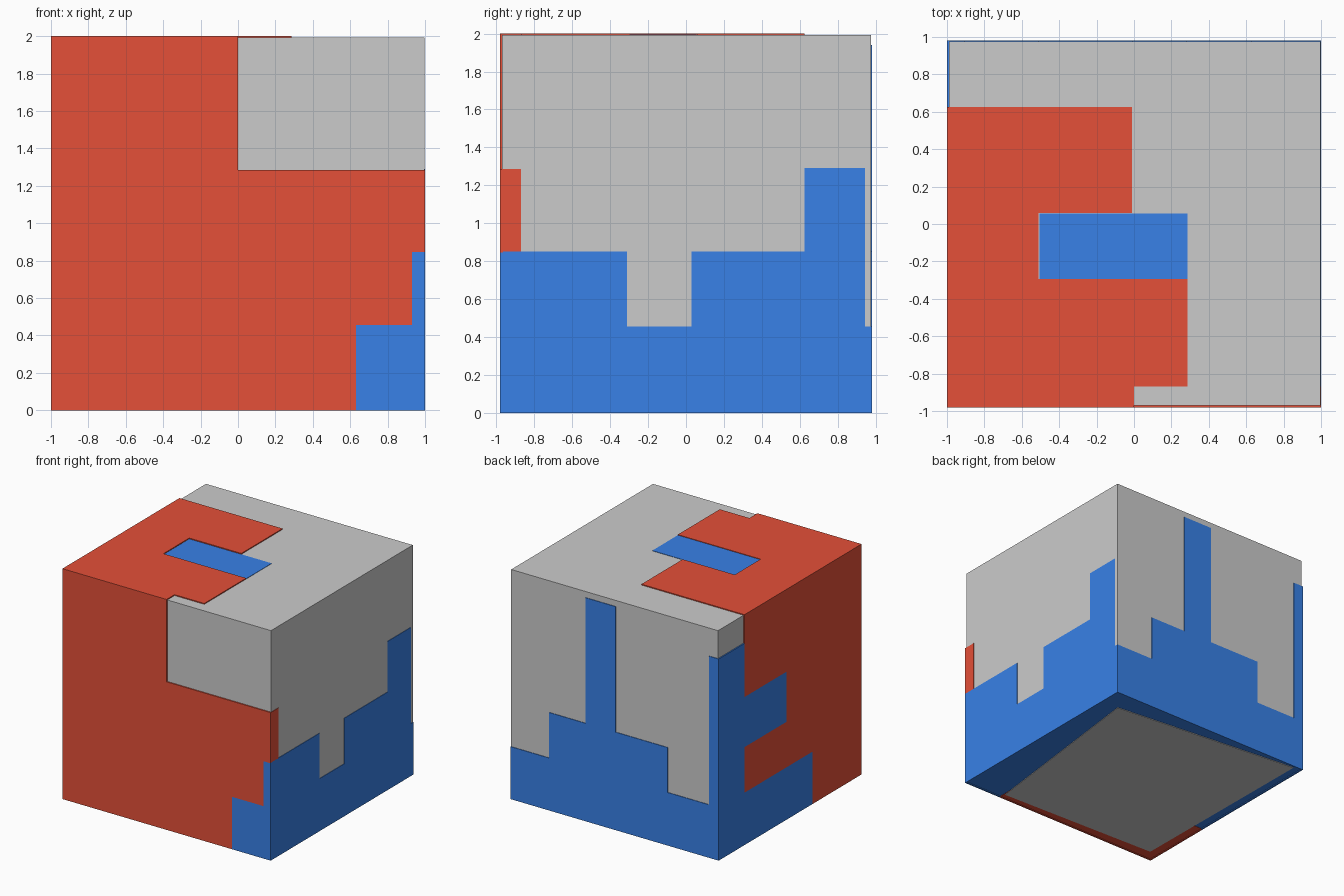
import bpy, bmesh
from mathutils import Vector

if "Cube" in bpy.data.objects:
    bpy.data.objects.remove(bpy.data.objects["Cube"])


def material(name, colour):
    m = bpy.data.materials.new(name)
    m.diffuse_color = colour
    m.use_nodes = True
    m.node_tree.nodes["Principled BSDF"].inputs["Base Color"].default_value = m.diffuse_color
    return m


RED = material("red", (0.78, 0.08, 0.04, 1))
BLUE = material("blue", (0.04, 0.22, 0.8, 1))


def plate(name, axis, outline, start, end, mat=None):
    """Extrude a flat outline along one axis, from start to end."""
    def point(a, b):
        p = [a, b]
        p.insert(axis, start)
        return Vector(p)

    bm = bmesh.new()
    face = bm.faces.new([bm.verts.new(point(a, b)) for a, b in outline])
    move = Vector((0, 0, 0))
    move[axis] = end - start
    ext = bmesh.ops.extrude_face_region(bm, geom=[face], use_keep_orig=True)
    verts = [v for v in ext["geom"] if isinstance(v, bmesh.types.BMVert)]
    bmesh.ops.translate(bm, verts=verts, vec=move)
    bmesh.ops.recalc_face_normals(bm, faces=bm.faces)
    mesh = bpy.data.meshes.new(name)
    bm.to_mesh(mesh)
    bm.free()
    ob = bpy.data.objects.new(name, mesh)
    bpy.context.collection.objects.link(ob)
    if mat:
        mesh.materials.append(mat)
    return ob


def rect(a0, b0, a1, b1):
    return [(a0, b0), (a1, b0), (a1, b1), (a0, b1)]


X, Y, Z = 0, 1, 2

# grey body
plate("grey_core", Z, rect(-.99, -.97, .996, .975), .01, 1.992)

# front
plate("red_front", Y, [(-1, 0), (.63, 0), (.63, .455), (.93, .455), (.93, .845),
                       (1, .845), (1, 1.285), (0, 1.285), (0, 2), (-1, 2)], -.98, -.965, RED)
plate("blue_front", Y, [(.63, 0), (1, 0), (1, .845), (.93, .845), (.93, .455),
                        (.63, .455)], -.98, -.965, BLUE)

# right side
plate("blue_right", X, [(-.98, 0), (.98, 0), (.98, .455), (.945, .455), (.945, 1.29),
                        (.625, 1.29), (.625, .85), (.03, .85), (.03, .455), (-.31, .455),
                        (-.31, .85), (-.98, .85)], 1, .985, BLUE)
plate("red_right_tab", X, rect(-.98, .845, -.87, 1.285), 1, .985, RED)

# back
plate("blue_back", Y, [(1, 0), (1, .455), (.63, .455), (.63, .85), (.28, .85), (.28, 1.94),
                       (-.01, 1.94), (-.01, .85), (-.51, .85), (-.51, .46), (-.905, .46),
                       (-.905, 1.75), (-1, 1.75), (-1, 0)], .98, .965, BLUE)

# left side
plate("blue_left", X, [(.98, 0), (.98, 1.75), (.625, 1.75), (.625, 1.285), (.05, 1.285),
                       (.05, .85), (.625, .85), (.625, .455), (-.31, .455), (-.31, 0)],
      -1, -.985, BLUE)
plate("red_left", X, [(-.98, 0), (-.31, 0), (-.31, .455), (.625, .455), (.625, .85), (.05, .85),
                      (.05, 1.285), (.625, 1.285), (.625, 2), (-.98, 2)], -1, -.985, RED)

# top
plate("red_top", Z, [(-1, -.98), (0, -.98), (0, -.87), (.285, -.87), (.285, -.295), (-.51, -.295),
                     (-.51, .06), (-.01, .06), (-.01, .625), (-1, .625)], 2, 1.985, RED)
plate("blue_top_tab", Z, rect(-.505, -.295, .285, .055), 1.995, 1.985, BLUE)

# underside: blue and red rims around a grey panel
plate("blue_base", Z, rect(-.99, -.97, .99, .97), .006, .02, BLUE)
plate("red_base", Z, [(-.99, -.97), (.63, -.97), (.63, -.8), (-.8, -.8), (-.8, -.31),
                      (-.99, -.31)], .004, .02, RED)
plate("grey_base", Z, [(.83, .78), (-.92, .955), (-.905, -.87), (.62, -.92)], .001, .02)
